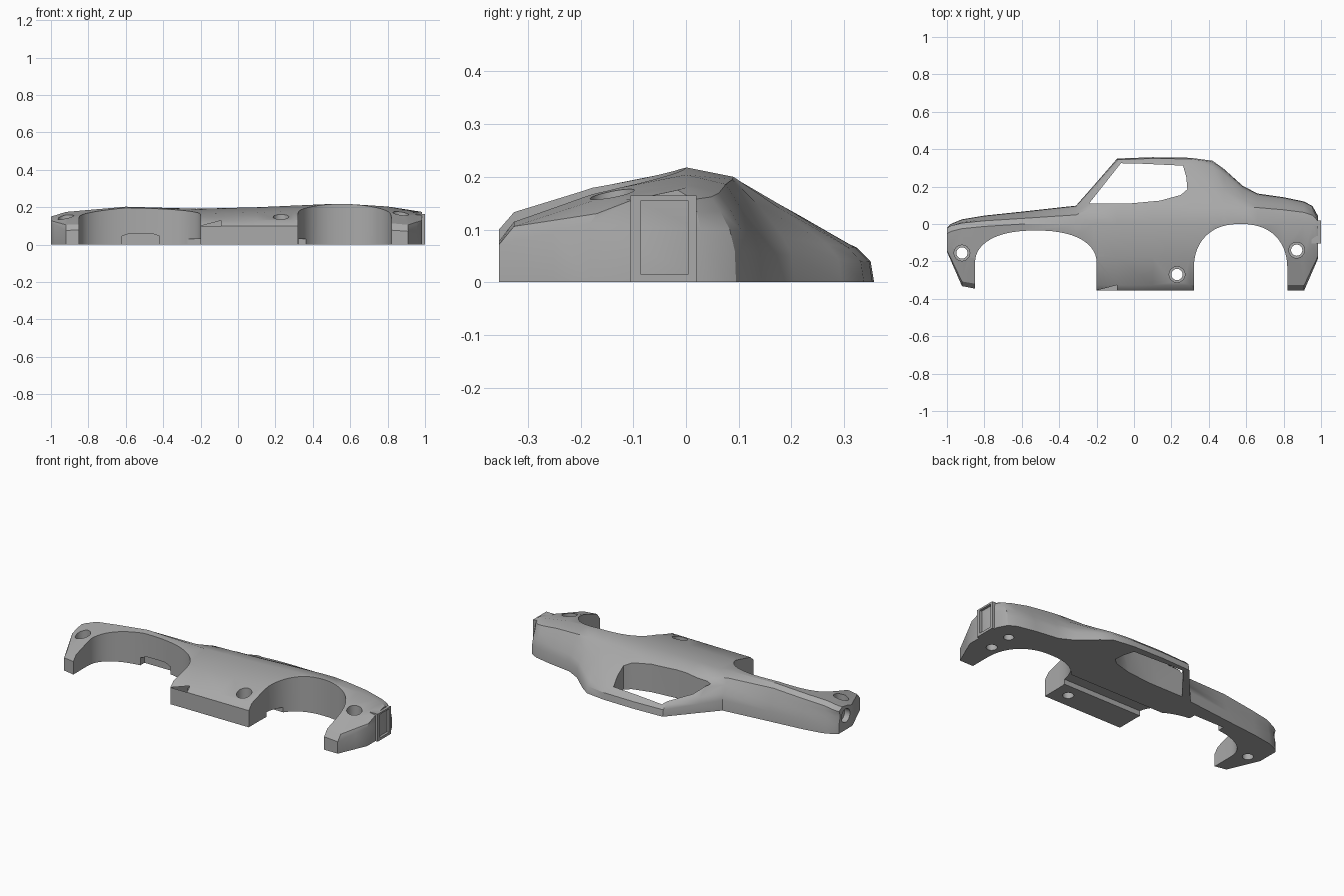
import bpy, bmesh, math

if "Cube" in bpy.data.objects:
    bpy.data.objects.remove(bpy.data.objects["Cube"], do_unlink=True)

grey = (0.4, 0.4, 0.4, 1)
paint = bpy.data.materials.new("primer grey")
paint.use_nodes = True
paint.diffuse_color = grey
paint.node_tree.nodes["Principled BSDF"].inputs["Base Color"].default_value = grey


def loft(name, rings):
    """Skin matching rings of points and close both ends."""
    bm = bmesh.new()
    rows = [[bm.verts.new(point) for point in ring] for ring in rings]
    count = len(rows[0])
    for first, second in zip(rows, rows[1:]):
        for i in range(count):
            j = (i + 1) % count
            bm.faces.new((first[i], first[j], second[j], second[i]))
    bm.faces.new(rows[0])
    bm.faces.new(rows[-1])
    bmesh.ops.recalc_face_normals(bm, faces=bm.faces)
    mesh = bpy.data.meshes.new(name)
    bm.to_mesh(mesh)
    bm.free()
    mesh.materials.append(paint)
    ob = bpy.data.objects.new(name, mesh)
    bpy.context.collection.objects.link(ob)
    return ob


def prism(name, points, bottom, top):
    return loft(name, [[(x, y, z) for x, y in points] for z in (bottom, top)])


def box(name, x, y, z):
    corners = [(x[0], y[0]), (x[1], y[0]), (x[1], y[1]), (x[0], y[1])]
    return prism(name, corners, *z)


def disc(x, y, radius, sides=32):
    angles = [math.tau * i / sides for i in range(sides)]
    return [(x + radius * math.cos(a), y + radius * math.sin(a)) for a in angles]


def arch(middle, half, spring, rise, steps=28):
    """Wheel opening: straight legs below a slightly squared curve."""
    points = [(middle + half, -0.5)]
    for i in range(steps + 1):
        c, s = math.cos(math.pi * i / steps), math.sin(math.pi * i / steps)
        across = math.copysign(abs(c) ** 0.85, c)
        points.append((middle + half * across, spring + rise * abs(s) ** 0.9))
    return points + [(middle - half, -0.5)]


def cut(ob, cutter):
    mod = ob.modifiers.new(cutter.name, "BOOLEAN")
    mod.operation, mod.solver, mod.object = "DIFFERENCE", "EXACT", cutter
    bpy.context.view_layer.objects.active = ob
    bpy.ops.object.modifier_apply(modifier=mod.name)
    bpy.data.objects.remove(cutter, do_unlink=True)


def along(curve, x):
    """Linear reading of a curve given as (x, value) pairs."""
    for (xa, va), (xb, vb) in zip(curve, curve[1:]):
        if x <= xb:
            return va + (vb - va) * (x - xa) / (xb - xa)
    return curve[-1][1]


# Roofline from nose to tail, and the half width beneath it
roofline = [(-1, -0.02), (-0.98, 0), (-0.92, 0.025), (-0.8, 0.045), (-0.6, 0.066),
            (-0.31, 0.098), (-0.22, 0.2), (-0.09, 0.35), (0.1, 0.357), (0.3, 0.354),
            (0.42, 0.338), (0.48, 0.295), (0.58, 0.205), (0.66, 0.163), (0.8, 0.143),
            (0.91, 0.12), (0.955, 0.095), (0.985, 0.04)]
half_width = [(-1, 0.15), (-0.92, 0.175), (-0.6, 0.203), (-0.22, 0.192),
              (0.1, 0.2), (0.55, 0.22), (0.8, 0.204), (0.985, 0.175)]


def section(x, top):
    wide = along(half_width, x)
    cabin = min(max((top - 0.1) / 0.25, 0), 1)
    corner = top - 0.012 - 0.02 * cabin
    corner_z = 0.1 - 0.035 * cabin
    belt = min(0.6 * top, 0.1) - 0.01
    belt_z = wide - 0.018
    waist = min(belt - 0.03, 0)
    # the lower edge sweeps up at both ends of the car
    end = max(abs(x) - 0.91, 0)
    low = 2.3 * end - 0.355
    low_z = 0.1 - 0.07 * max(abs(x) - 0.5, 0) + 0.6 * end
    drop, tuck = waist - low, wide - low_z
    half = [(top, 0), (top - 0.2 * (top - corner), 0.6 * corner_z), (corner, corner_z),
            ((corner + belt) / 2, (corner_z + belt_z) / 2 + 0.004),
            (belt, belt_z), (waist, wide),
            (low + drop / 2, low_z + 0.72 * tuck),
            (low + 0.08 * drop, low_z + 0.3 * tuck), (low, low_z), (low, 0)]
    return [(x, y, z) for y, z in half]


body = loft("half_body_shell", [section(x, top) for x, top in roofline])

# Wheel arches
cut(body, prism("front_arch", arch(-0.525, 0.325, -0.21, 0.175), -0.1, 0.4))
cut(body, prism("rear_arch", arch(0.57, 0.25, -0.24, 0.24), -0.1, 0.4))

# Side window opening
window = [(-0.24, 0.11), (-0.02, 0.11), (0.14, 0.125), (0.25, 0.155), (0.285, 0.185),
          (0.28, 0.25), (0.262, 0.312), (0.05, 0.322), (-0.07, 0.325)]
cut(body, prism("side_window", window, -0.1, 0.4))

# Stepped screw holes
for x, y in ((-0.92, -0.155), (0.23, -0.27), (0.87, -0.14)):
    cut(body, prism("screw_hole", disc(x, y, 0.03), -0.1, 0.4))
    cut(body, prism("screw_recess", disc(x, y, 0.042), 0.05, 0.4))

# Chassis slot, axle notch and blind peg hole on the flat back
cut(body, box("chassis_slot", (-0.32, 0.4), (-0.19, -0.09), (-0.1, 0.03)))
notch = [(-0.1, -0.1), (-0.1, 0.045), (-0.06, 0.06), (0.06, 0.06), (0.1, 0.045), (0.1, -0.1)]
cut(body, loft("axle_notch", [[(x - 0.52, y, z) for x, z in notch] for y in (-0.1, 0)]))
cut(body, prism("peg_hole", disc(0.87, 0, 0.028), -0.1, 0.05))

# Headlight recess in the nose
lens = disc(-0.085, 0.085, 0.04)
cut(body, loft("headlight_recess", [[(x, y, z) for y, z in lens] for x in (-1.1, -0.965)]))

# Tail panel with sunken lamp
panel = box("tail_panel", (0.95, 1), (-0.105, 0.02), (0, 0.165))
cut(panel, box("lamp_recess", (0.972, 1.1), (-0.085, 0.004), (0.015, 0.155)))
lamp = box("tail_lamp", (0.965, 0.98), (-0.045, -0.025), (0.065, 0.115))

for ob in (body, panel, lamp):
    bpy.ops.object.select_all(action="DESELECT")
    ob.select_set(True)
    bpy.context.view_layer.objects.active = ob
    bpy.ops.object.shade_smooth_by_angle(angle=math.radians(32))
